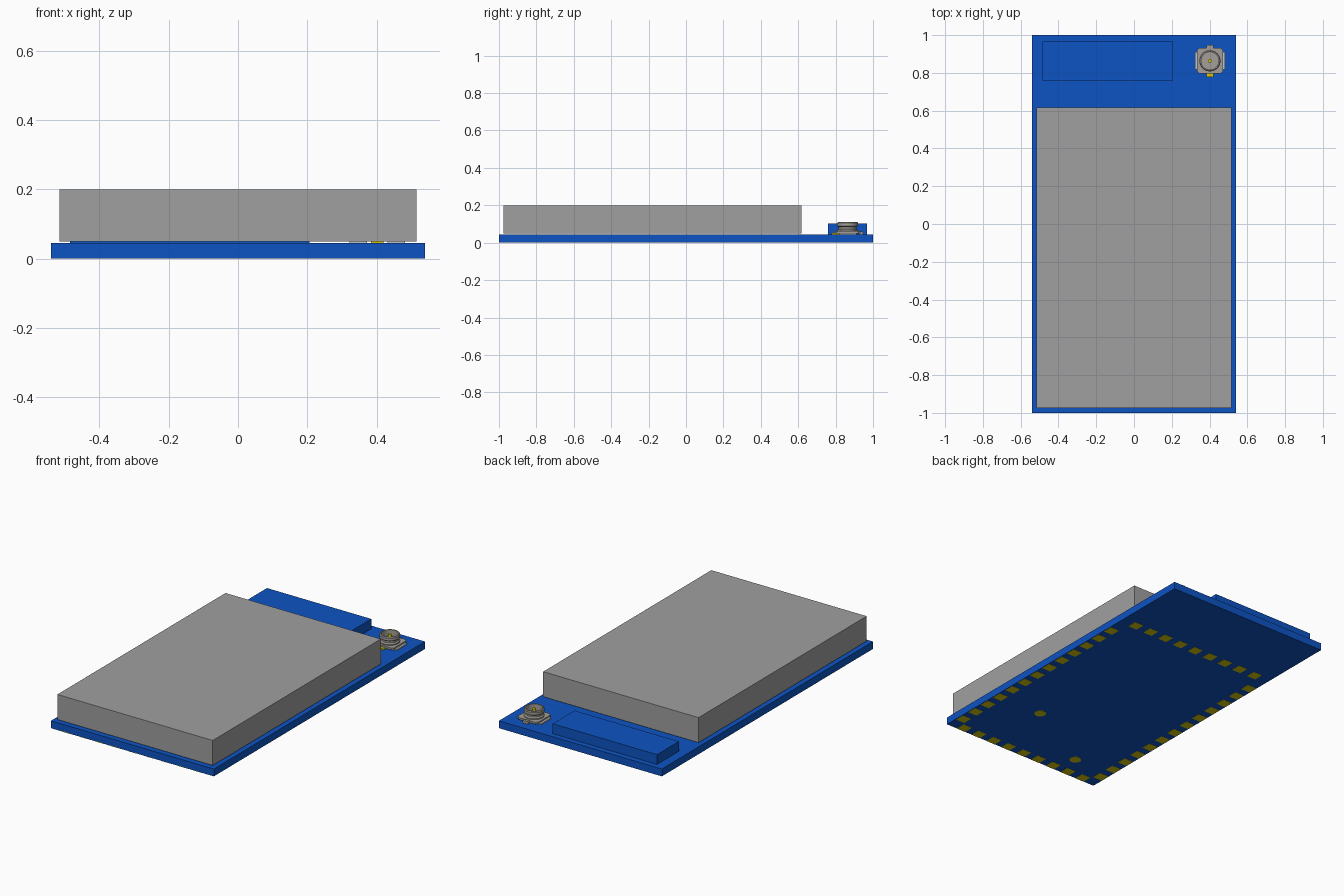
import bpy, bmesh, math
from mathutils import Matrix, Vector

cube = bpy.data.objects.get("Cube")
if cube:
    bpy.data.objects.remove(cube, do_unlink=True)


def material(name, r, g, b):
    m = bpy.data.materials.new(name)
    m.use_nodes = True
    m.diffuse_color = (r, g, b, 1)
    m.node_tree.nodes["Principled BSDF"].inputs["Base Color"].default_value = (r, g, b, 1)
    return m


BLUE = material("board blue", 0.004, 0.087, 0.54)
GREY = material("shield grey", 0.35, 0.35, 0.35)
METAL = material("connector metal", 0.37, 0.35, 0.32)
PALE = material("connector lug silver", 0.55, 0.58, 0.62)
GOLD = material("contact gold", 0.68, 0.58, 0.003)


def finish(bm, name, mat, smooth=False):
    bmesh.ops.recalc_face_normals(bm, faces=bm.faces)
    me = bpy.data.meshes.new(name)
    bm.to_mesh(me)
    bm.free()
    me.materials.append(mat)
    ob = bpy.data.objects.new(name, me)
    bpy.context.collection.objects.link(ob)
    if smooth:
        bpy.ops.object.select_all(action='DESELECT')
        ob.select_set(True)
        bpy.context.view_layer.objects.active = ob
        bpy.ops.object.shade_smooth_by_angle(angle=math.radians(35))
    return ob


def add_box(bm, x0, x1, y0, y1, z0, z1):
    centre = Vector(((x0 + x1) / 2, (y0 + y1) / 2, (z0 + z1) / 2))
    size = (x1 - x0, y1 - y0, z1 - z0, 1)
    bmesh.ops.create_cube(bm, size=1, matrix=Matrix.Translation(centre) @ Matrix.Diagonal(size))


def boxes(name, mat, *extents):
    bm = bmesh.new()
    for e in extents:
        add_box(bm, *e)
    return finish(bm, name, mat)


def add_disc(bm, x, y, z0, z1, r, sides=32):
    bmesh.ops.create_cone(bm, cap_ends=True, segments=sides, radius1=r, radius2=r, depth=z1 - z0,
                          matrix=Matrix.Translation((x, y, (z0 + z1) / 2)))


# Board, shield can and antenna block
TOP = 0.045
boxes("circuit_board", BLUE, (-0.54, 0.54, -1, 1, 0.001, TOP))
boxes("shield_can", GREY, (-0.515, 0.515, -0.975, 0.617, 0.05, 0.2))
boxes("antenna_block", BLUE, (-0.485, 0.207, 0.76, 0.967, TOP, 0.104))

# Solder pads under the board: two long side rows and two cross rows
P = 0.03
spots = [(s * 0.506, -0.895 + i * 0.1083) for s in (-1, 1) for i in range(13)]
spots += [(-0.437 + i * 0.1093, y) for y in (-0.97, 0.538) for i in range(9)]
boxes("solder_pads", GOLD, *[(x - P, x + P, y - P, y + P, 0, 0.004) for x, y in spots])

# Round test points
bm = bmesh.new()
for x, y in ((0.215, -0.568), (-0.272, -0.84)):
    add_disc(bm, x, y, 0, 0.004, 0.033)
finish(bm, "test_points", GOLD, True)

# Antenna connector: base plate with end tab, side lugs, gold contact
CX, CY = 0.402, 0.864
bm = bmesh.new()
add_box(bm, CX - 0.068, CX + 0.068, CY - 0.068, CY + 0.068, 0.05, 0.062)
bmesh.ops.bevel(bm, geom=[e for e in bm.edges if abs(e.verts[0].co.z - e.verts[1].co.z) > 0.005],
                offset=0.012, segments=1, affect='EDGES')
add_box(bm, CX - 0.018, CX + 0.018, CY + 0.06, CY + 0.083, TOP, 0.06)
finish(bm, "connector_base", METAL)
boxes("connector_lugs", PALE,
      (CX - 0.08, CX - 0.03, CY - 0.047, CY + 0.047, TOP, 0.053),
      (CX + 0.03, CX + 0.08, CY - 0.047, CY + 0.047, TOP, 0.053))
boxes("connector_contact", GOLD, (CX - 0.018, CX + 0.018, CY - 0.085, CY - 0.03, TOP, 0.053))

# Connector barrel: grooved outer wall and open cup, turned about its axis
profile = [(0, 0.06), (0.055, 0.06), (0.055, 0.068), (0.048, 0.074), (0.048, 0.084),
           (0.056, 0.09), (0.056, 0.105), (0.052, 0.11), (0.046, 0.11), (0.046, 0.072), (0, 0.072)]
bm = bmesh.new()
vs = [bm.verts.new((CX + r, CY, z)) for r, z in profile]
edges = [bm.edges.new(pair) for pair in zip(vs, vs[1:])]
bmesh.ops.spin(bm, geom=vs + edges, cent=(CX, CY, 0), axis=(0, 0, 1),
               angle=math.tau, steps=40, use_merge=True)
bmesh.ops.remove_doubles(bm, verts=bm.verts, dist=1e-5)
finish(bm, "connector_barrel", METAL, True)

# Centre pin
bm = bmesh.new()
add_disc(bm, CX, CY, 0.07, 0.106, 0.01, 20)
finish(bm, "connector_pin", GOLD, True)
